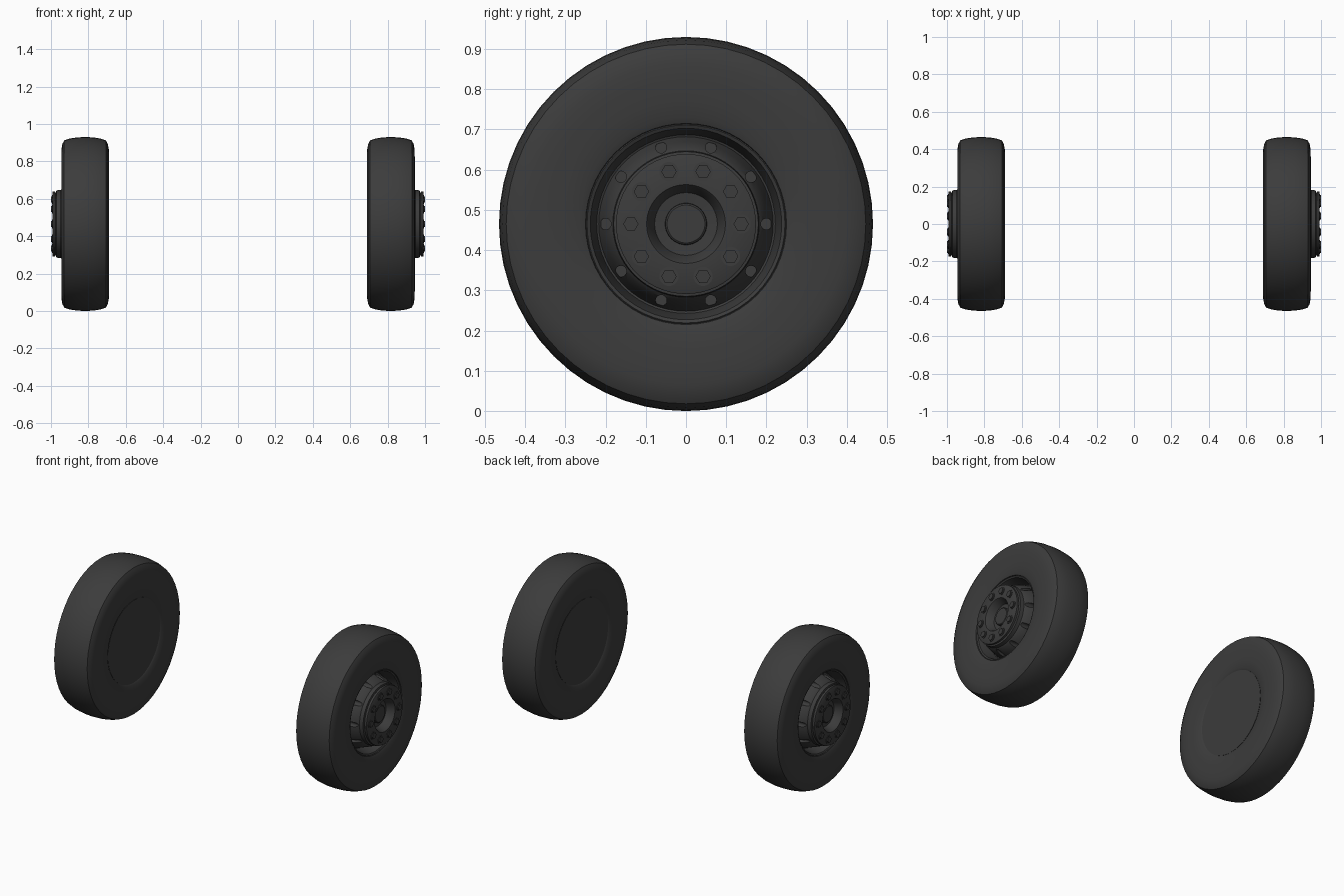
import bpy, bmesh, math
from mathutils import Matrix, Vector

if "Cube" in bpy.data.objects:
    bpy.data.objects.remove(bpy.data.objects["Cube"])

R = 0.465          # axle height and tyre radius
SEG = 56
COUNT = 10         # nuts and vents per wheel

rubber = bpy.data.materials.new("dark_grey")
rubber.diffuse_color = (0.045, 0.045, 0.045, 1)
rubber.use_nodes = True
rubber.node_tree.nodes["Principled BSDF"].inputs["Base Color"].default_value = rubber.diffuse_color


def finish(bm, name, angle=35):
    bmesh.ops.remove_doubles(bm, verts=bm.verts, dist=1e-6)
    bmesh.ops.recalc_face_normals(bm, faces=bm.faces)
    mesh = bpy.data.meshes.new(name)
    bm.to_mesh(mesh)
    bm.free()
    ob = bpy.data.objects.new(name, mesh)
    bpy.context.collection.objects.link(ob)
    mesh.materials.append(rubber)
    bpy.ops.object.select_all(action='DESELECT')
    ob.select_set(True)
    bpy.context.view_layer.objects.active = ob
    bpy.ops.object.shade_smooth_by_angle(angle=math.radians(angle))
    return ob


def lathe(name, profile, side, closed=False):
    """Spin (x, radius) points around the axle."""
    bm = bmesh.new()
    pts = profile + profile[:1] if closed else profile
    vs = [bm.verts.new((side * x, 0, R + r)) for x, r in pts]
    es = [bm.edges.new(p) for p in zip(vs, vs[1:])]
    bmesh.ops.spin(bm, geom=vs + es, cent=(0, 0, R), axis=(1, 0, 0),
                   angle=math.tau, steps=SEG, use_merge=False)
    return finish(bm, name)


def studs(name, side, ring, parts):
    """Ring of axle-parallel cylinders; parts = (radius, sides, x0, x1)."""
    bm = bmesh.new()
    for i in range(COUNT):
        a = math.tau * i / COUNT
        for rad, sides, x0, x1 in parts:
            pos = Vector((side * (x0 + x1) / 2, ring * math.cos(a), R + ring * math.sin(a)))
            bmesh.ops.create_cone(
                bm, cap_ends=True, segments=sides, radius1=rad, radius2=rad, depth=x1 - x0,
                matrix=Matrix.Translation(pos) @ Matrix.Rotation(math.pi / 2, 4, 'Y'))
    return finish(bm, name)


# Tyre cross-section, inner side to outer side
tyre = [(0.704, 0.25), (0.697, 0.262), (0.693, 0.31), (0.69, 0.36), (0.691, 0.40),
        (0.696, 0.428), (0.706, 0.447), (0.735, 0.457), (0.775, 0.463), (0.8175, 0.465),
        (0.86, 0.463), (0.90, 0.457), (0.929, 0.447), (0.939, 0.428), (0.944, 0.40),
        (0.945, 0.36), (0.942, 0.31), (0.938, 0.265), (0.932, 0.25), (0.90, 0.24)]

# Rim: flat back, outer lip, deep trough, tapered drum, flange and centre recess
rim = [(0.702, 0), (0.702, 0.251), (0.925, 0.251), (0.929, 0.246), (0.925, 0.238),
       (0.89, 0.228), (0.855, 0.222), (0.853, 0.217), (0.90, 0.205), (0.94, 0.190),
       (0.948, 0.182), (0.971, 0.180), (0.973, 0.168), (0.977, 0.168), (0.978, 0.174),
       (0.990, 0.174), (0.992, 0.171), (0.992, 0.098), (0.987, 0.094), (0.945, 0.078),
       (0.942, 0.052), (0.958, 0.051), (0.961, 0.047), (0.961, 0)]

for side, label in ((1, "right"), (-1, "left")):
    lathe(label + "_tyre", tyre, side, closed=True)
    wheel = lathe(label + "_rim", rim, side)

    # Vent holes sunk into the tapered drum
    cutter = studs(label + "_vent_cutter", side, 0.2, [(0.014, 16, 0.875, 0.965)])
    cutter.hide_render = True
    cut = wheel.modifiers.new("vents", 'BOOLEAN')
    cut.operation, cut.solver, cut.object = 'DIFFERENCE', 'EXACT', cutter
    bpy.ops.object.select_all(action='DESELECT')
    wheel.select_set(True)
    bpy.context.view_layer.objects.active = wheel
    # Vents must be cut before any smoothing-by-angle
    while wheel.modifiers[0].name != "vents":
        bpy.ops.object.modifier_move_up(modifier="vents")
    bpy.ops.object.modifier_apply(modifier="vents")
    bpy.ops.object.shade_smooth_by_angle(angle=math.radians(35))
    bpy.data.objects.remove(cutter)

    # Hex nuts on round washers
    studs(label + "_wheel_nuts", side, 0.137,
          [(0.024, 20, 0.988, 0.995), (0.019, 6, 0.990, 1.0)])
